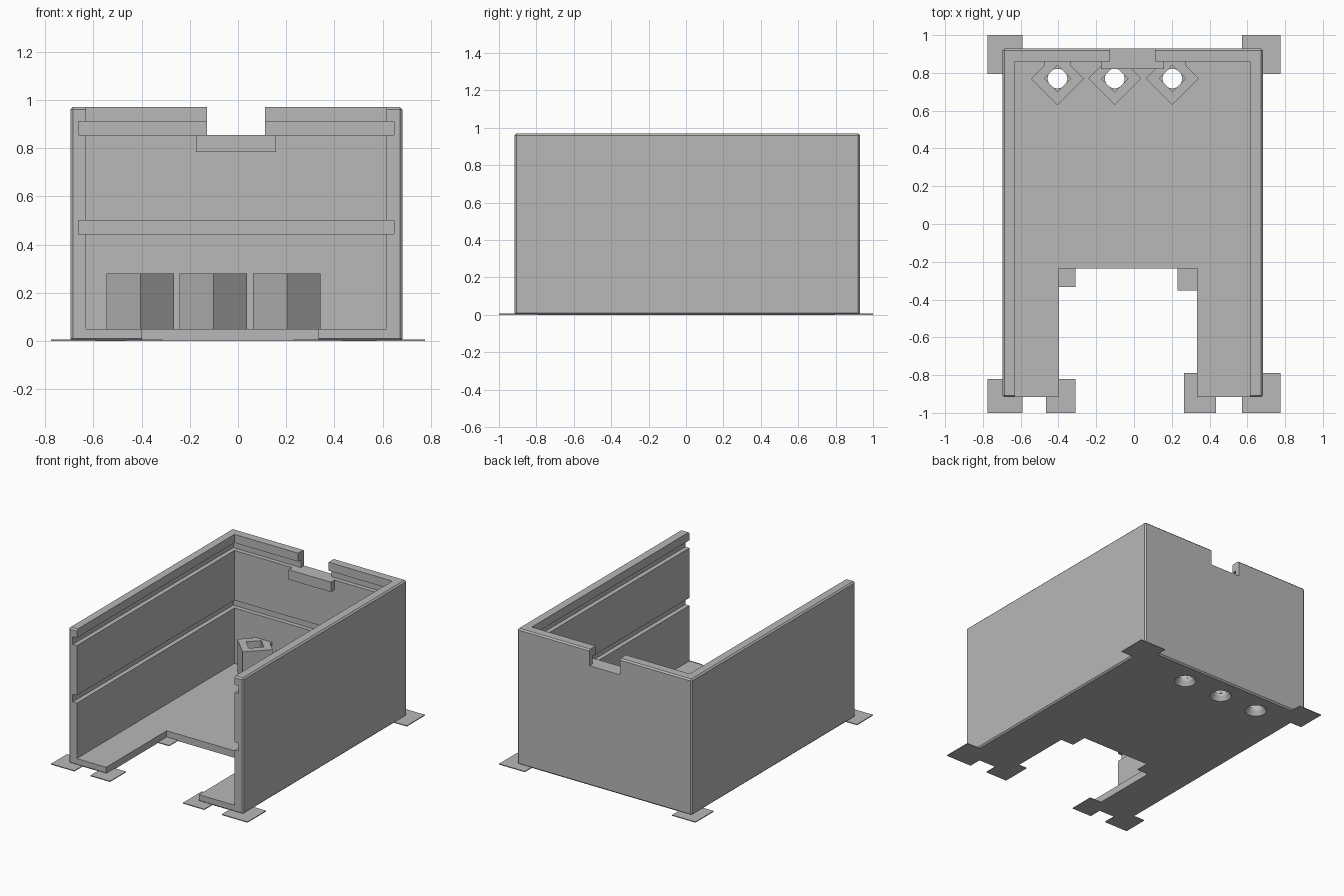
import bpy
import bmesh
import math

old = bpy.data.objects.get("Cube")
if old:
    bpy.data.objects.remove(old, do_unlink=True)

grey = bpy.data.materials.new("plain grey")
grey.use_nodes = True
colour = (0.48, 0.48, 0.48, 1)
grey.diffuse_color = colour
grey.node_tree.nodes["Principled BSDF"].inputs["Base Color"].default_value = colour


def make(name, bm):
    bmesh.ops.recalc_face_normals(bm, faces=bm.faces)
    mesh = bpy.data.meshes.new(name)
    bm.to_mesh(mesh)
    bm.free()
    mesh.materials.append(grey)
    ob = bpy.data.objects.new(name, mesh)
    bpy.context.collection.objects.link(ob)
    return ob


def box(name, x0, x1, y0, y1, z0, z1, chamfer=0):
    bm = bmesh.new()
    bmesh.ops.create_cube(bm, size=1)
    for v in bm.verts:
        v.co.x = x0 if v.co.x < 0 else x1
        v.co.y = y0 if v.co.y < 0 else y1
        v.co.z = z0 if v.co.z < 0 else z1
    if chamfer:
        bmesh.ops.bevel(bm, geom=bm.edges[:], offset=chamfer, segments=1, affect='EDGES')
    return make(name, bm)


def prism(name, outline, z0, z1):
    bm = bmesh.new()
    face = bm.faces.new([bm.verts.new((x, y, z0)) for x, y in outline])
    top = bmesh.ops.extrude_face_region(bm, geom=[face])["geom"]
    for v in top:
        if isinstance(v, bmesh.types.BMVert):
            v.co.z = z1
    return make(name, bm)


def cone(name, x, y, z0, z1, r0, r1):
    bm = bmesh.new()
    bmesh.ops.create_cone(bm, cap_ends=True, segments=32, radius1=r0, radius2=r1, depth=z1 - z0)
    bmesh.ops.translate(bm, verts=bm.verts, vec=(x, y, (z0 + z1) / 2))
    return make(name, bm)


def cut(target, cutter):
    cutter.hide_render = True
    mod = target.modifiers.new("cut", 'BOOLEAN')
    mod.operation = 'DIFFERENCE'
    mod.solver = 'EXACT'
    mod.object = cutter
    with bpy.context.temp_override(object=target, active_object=target):
        bpy.ops.object.modifier_apply(modifier=mod.name)
    bpy.data.objects.remove(cutter, do_unlink=True)


# Open-fronted case with a chamfered outside
case = box("case", -0.695, 0.682, -0.917, 0.929, 0, 0.97, 0.01)
cut(case, box("cavity_cutter", -0.63, 0.615, -1.2, 0.86, 0.05, 1.2))

# Board slots running round the three walls
for z in (0.445, 0.855):
    cut(case, box("slot_cutter", -0.662, 0.647, -1.2, 0.892, z, z + 0.055))

# Cable notch in the back wall and recess in the floor
cut(case, box("notch_cutter", -0.128, 0.112, 0.7, 1.2, 0.855, 1.2))
cut(case, box("floor_cutter", -0.398, 0.333, -1.2, -0.235, -0.1, 0.2))

# Ledge below the cable notch
box("notch_ledge", -0.175, 0.158, 0.82, 0.86, 0.785, 0.855)

# Diamond nut posts on the floor, with countersunk screw holes beneath
post_y = 0.77
for i, x in enumerate((-0.405, -0.102, 0.203)):
    r, s = 0.14, 0.07
    wall = 0.86 - post_y
    outline = [(0, -r), (r, 0), (s, s), (s, wall), (-s, wall), (-s, s), (-r, 0)]
    post = prism(f"nut_post_{i + 1}", [(x + a, post_y + b) for a, b in outline], 0.05, 0.28)
    square = [(0, -s), (s, 0), (0, s), (-s, 0)]
    cut(post, prism("pocket_cutter", [(x + a, post_y + b) for a, b in square], -0.1, 0.5))
    cut(case, cone("hole_cutter", x, post_y, -0.1, 0.1, 0.052, 0.052))
    cut(case, cone("countersink_cutter", x, post_y, -0.01, 0.03, 0.078, 0.052))

# Thin feet under the corners
tabs = {
    "back_right_tab": (-0.775, -0.59, 0.795, 1),
    "back_left_tab": (0.572, 0.775, 0.795, 1),
    "front_right_tab": (-0.775, -0.59, -1, -0.82),
    "front_left_tab": (0.572, 0.775, -1, -0.79),
    "inner_front_right_tab": (-0.465, -0.31, -1, -0.82),
    "inner_front_left_tab": (0.265, 0.435, -1, -0.79),
    "recess_right_tab": (-0.465, -0.31, -0.333, -0.2),
    "recess_left_tab": (0.23, 0.435, -0.352, -0.2),
}
for name, (x0, x1, y0, y1) in tabs.items():
    box(name, x0, x1, y0, y1, 0, 0.006)
